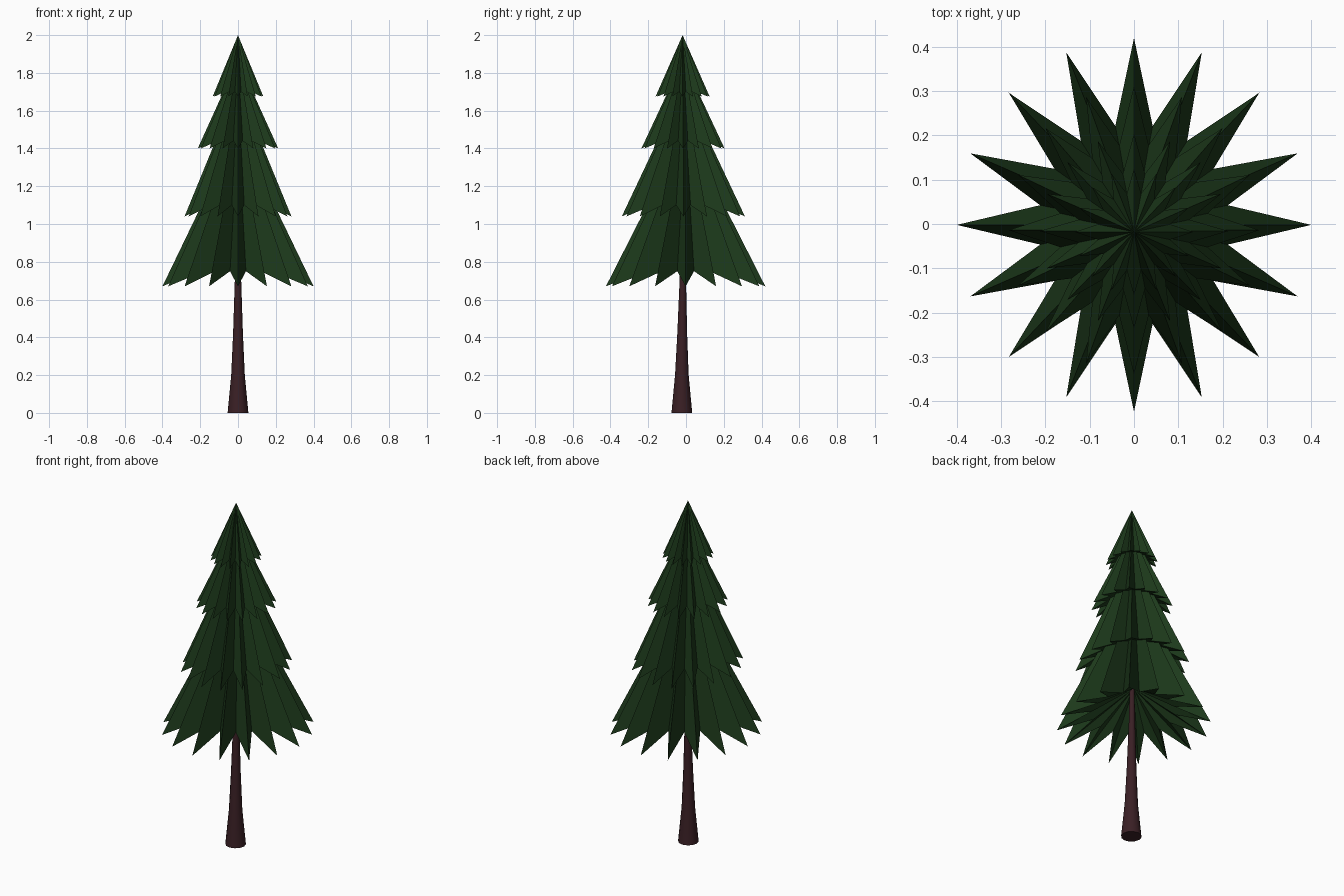
import bpy, bmesh, math

if "Cube" in bpy.data.objects:
    bpy.data.objects.remove(bpy.data.objects["Cube"])


def material(name, rgb):
    m = bpy.data.materials.new(name)
    m.diffuse_color = (*rgb, 1)
    m.use_nodes = True
    m.node_tree.nodes["Principled BSDF"].inputs["Base Color"].default_value = m.diffuse_color
    return m


GREEN = material("needles", (0.012, 0.042, 0.011))
BROWN = material("bark", (0.042, 0.014, 0.018))


def finish(name, bm, mat):
    bmesh.ops.recalc_face_normals(bm, faces=bm.faces)
    mesh = bpy.data.meshes.new(name)
    bm.to_mesh(mesh)
    bm.free()
    mesh.materials.append(mat)
    ob = bpy.data.objects.new(name, mesh)
    bpy.context.collection.objects.link(ob)
    return ob


def tier(name, apex, z_tip, z_notch, rx, ry, inner, y0, z_under, points=16):
    """Pleated cone with a star shaped rim and a hollowed underside."""
    bm = bmesh.new()
    top = bm.verts.new((0, y0, apex))
    under = bm.verts.new((0, y0, z_under))
    rim = []
    for i in range(points * 2):
        a = math.pi * i / points
        k, z = (inner, z_notch) if i % 2 else (1, z_tip)
        rim.append(bm.verts.new((k * rx * math.cos(a), y0 + k * ry * math.sin(a), z)))
    for i, v in enumerate(rim):
        w = rim[(i + 1) % len(rim)]
        bm.faces.new((v, w, top))
        bm.faces.new((w, v, under))
    finish(name, bm, GREEN)


# Foliage, top to bottom
tier("foliage_top", 2.00, 1.675, 1.70, 0.134, 0.143, 0.62, -0.018, 1.74)
tier("foliage_upper", 1.87, 1.40, 1.44, 0.213, 0.220, 0.60, -0.016, 1.50)
tier("foliage_middle", 1.73, 1.04, 1.10, 0.283, 0.326, 0.60, -0.014, 1.19)
tier("foliage_lower", 1.50, 0.67, 0.75, 0.400, 0.422, 0.54, -0.002, 0.90)

# Trunk, flared at the foot
SIDES = 12
bm = bmesh.new()
rings = []
for r, z, y in [(0.055, 0, -0.022), (0.036, 0.2, -0.022), (0.026, 0.42, -0.02),
                (0.017, 0.7, -0.017), (0.012, 0.95, -0.016)]:
    rings.append([bm.verts.new((r * math.cos(math.tau * i / SIDES),
                                y + r * math.sin(math.tau * i / SIDES), z))
                  for i in range(SIDES)])
for lo, hi in zip(rings, rings[1:]):
    for i in range(SIDES):
        j = (i + 1) % SIDES
        bm.faces.new((lo[i], lo[j], hi[j], hi[i]))
bm.faces.new(rings[0][::-1])
bm.faces.new(rings[-1])
trunk = finish("trunk", bm, BROWN)
bpy.context.view_layer.objects.active = trunk
trunk.select_set(True)
bpy.ops.object.shade_smooth_by_angle(angle=math.radians(40))
